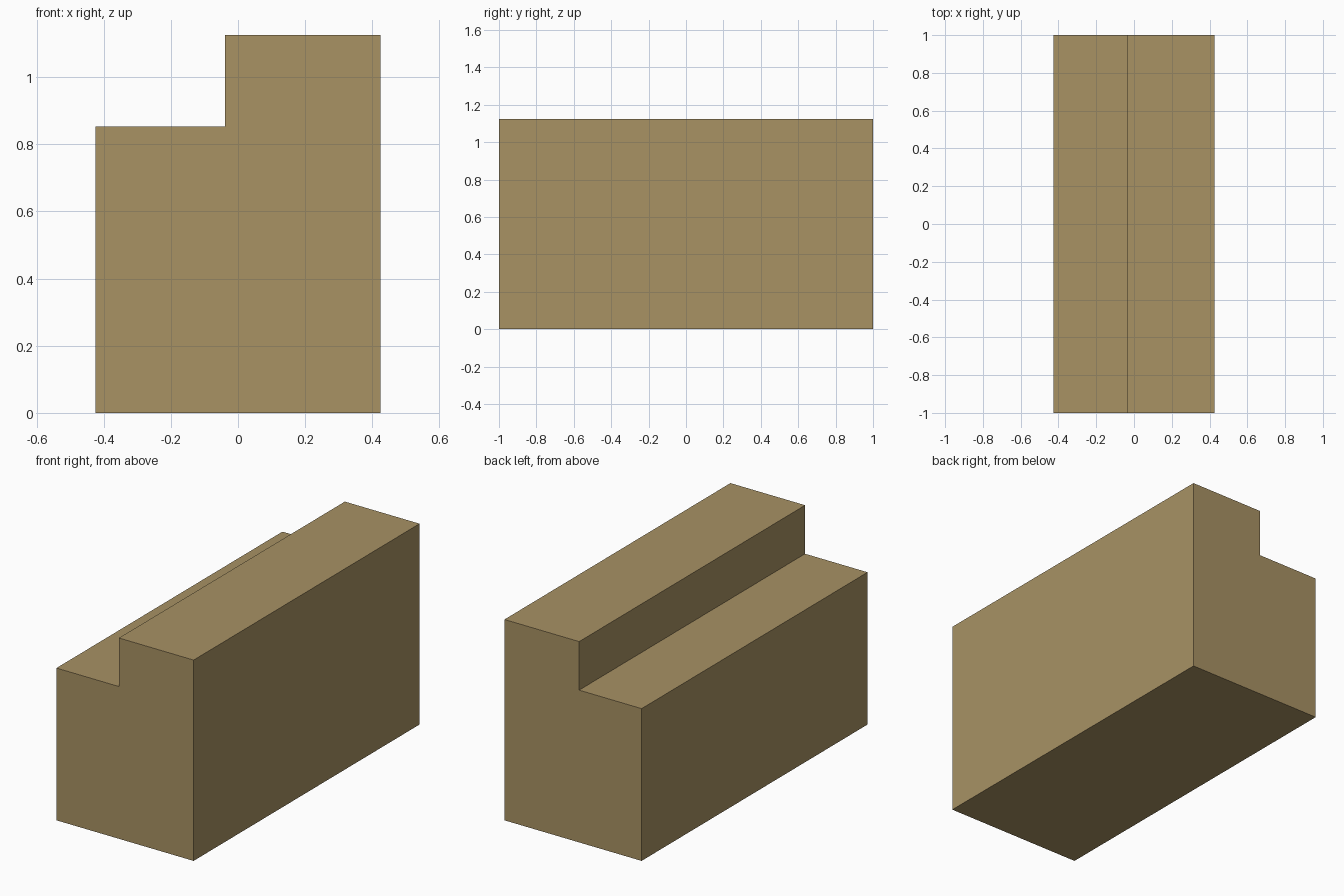
import bpy
import bmesh

if "Cube" in bpy.data.objects:
    bpy.data.objects.remove(bpy.data.objects["Cube"])

# Single flat tan colour
tan = bpy.data.materials.new("tan")
tan.diffuse_color = (0.392, 0.287, 0.127, 1.0)
tan.use_nodes = True
tan.node_tree.nodes["Principled BSDF"].inputs["Base Color"].default_value = tan.diffuse_color

# Stepped cross-section (x, z), low ledge on the left
W, STEP_X, STEP_Z, TOP = 0.425, -0.038, 0.853, 1.125
profile = [(-W, 0), (W, 0), (W, TOP), (STEP_X, TOP), (STEP_X, STEP_Z), (-W, STEP_Z)]

# Extrude the section along y to make the block
bm = bmesh.new()
front = bm.faces.new([bm.verts.new((x, -1, z)) for x, z in profile])
ext = bmesh.ops.extrude_face_region(bm, geom=[front], use_keep_orig=True)
verts = [g for g in ext["geom"] if isinstance(g, bmesh.types.BMVert)]
bmesh.ops.translate(bm, verts=verts, vec=(0, 2, 0))
bmesh.ops.recalc_face_normals(bm, faces=bm.faces)

mesh = bpy.data.meshes.new("stepped_block")
bm.to_mesh(mesh)
bm.free()
mesh.materials.append(tan)
bpy.context.collection.objects.link(bpy.data.objects.new("stepped_block", mesh))
